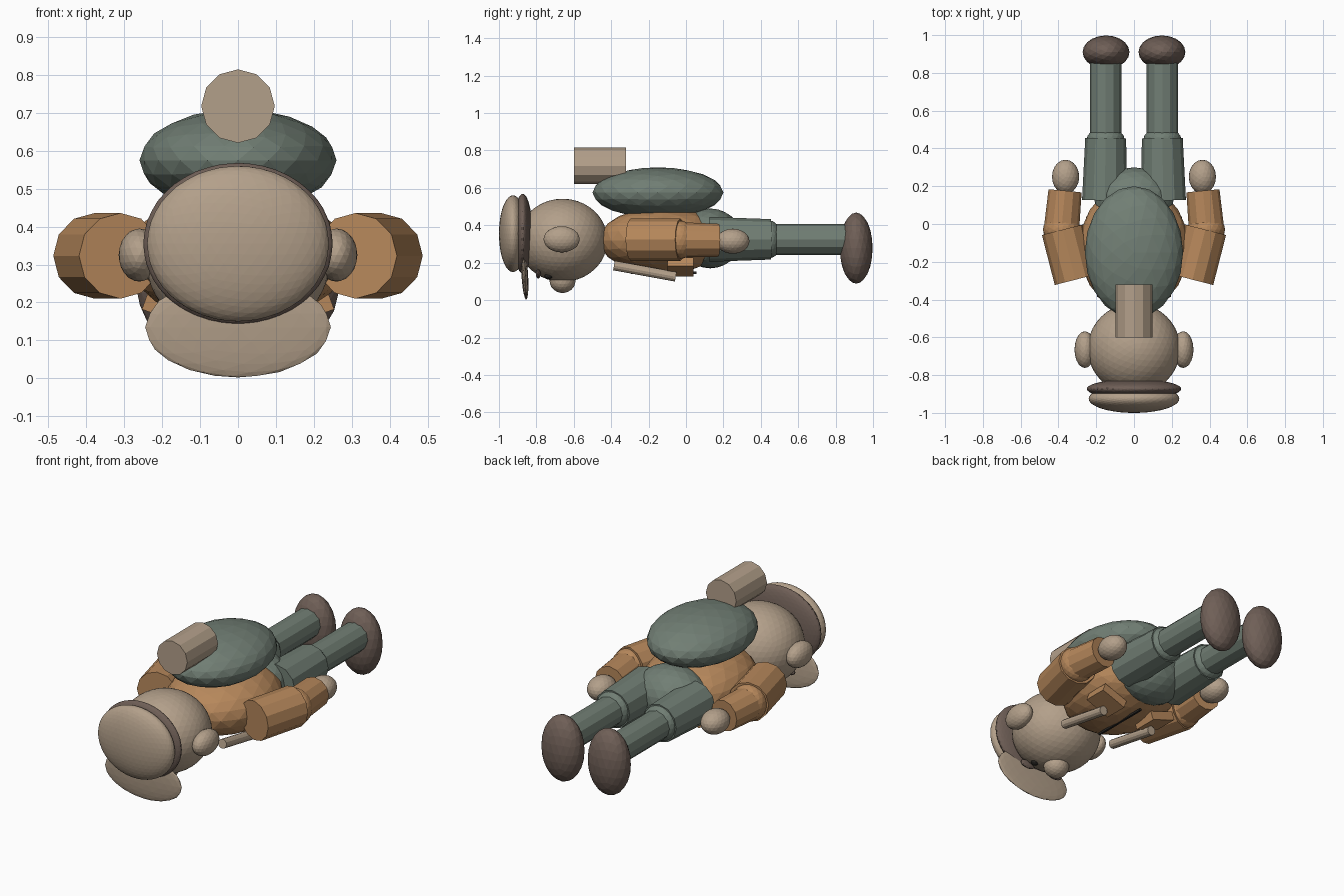
import bpy
from math import cos, sin, pi
from mathutils import Vector

if "Cube" in bpy.data.objects:
    bpy.data.objects.remove(bpy.data.objects["Cube"])


def material(name, rgb):
    m = bpy.data.materials.new(name)
    m.use_nodes = True
    m.diffuse_color = (*rgb, 1)
    m.node_tree.nodes["Principled BSDF"].inputs["Base Color"].default_value = (*rgb, 1)
    return m


BEIGE = material("warm_beige", (0.45, 0.35, 0.255))
ORANGE = material("tan_orange", (0.47, 0.245, 0.105))
GREEN = material("grey_green", (0.165, 0.21, 0.175))
BROWN = material("dark_brown", (0.16, 0.115, 0.095))
BLACK = material("near_black", (0.02, 0.018, 0.016))


def finish(name, mat):
    ob = bpy.context.object
    ob.name = name
    ob.data.materials.append(mat)
    return ob


def ball(name, mat, center, radii, detail=3, tilt=0):
    bpy.ops.mesh.primitive_ico_sphere_add(subdivisions=detail, radius=1, location=center)
    ob = finish(name, mat)
    ob.scale = radii
    ob.rotation_euler.x = tilt
    return ob


def rod(name, mat, start, end, r1, r2=None, sides=12):
    a, b = Vector(start), Vector(end)
    bpy.ops.mesh.primitive_cone_add(vertices=sides, radius1=r1, radius2=r2 or r1,
                                    depth=(b - a).length, location=(a + b) / 2)
    ob = finish(name, mat)
    ob.rotation_euler = (b - a).to_track_quat("Z", "X").to_euler()
    return ob


def box(name, mat, center, size, roll=0):
    bpy.ops.mesh.primitive_cube_add(size=1, location=center)
    ob = finish(name, mat)
    ob.scale = size
    ob.rotation_euler.y = roll
    return ob


# Head and cap
ball("head", BEIGE, (0, -0.66, 0.32), (0.245, 0.24, 0.222), 4)
ball("nose", BEIGE, (0, -0.66, 0.105), (0.07, 0.07, 0.067))
ball("cap_band", BROWN, (0, -0.873, 0.355), (0.25, 0.052, 0.213), 4)
ball("cap_crown", BEIGE, (0, -0.925, 0.355), (0.24, 0.075, 0.205), 4)
ball("cap_brim", BEIGE, (0, -0.862, 0.135), (0.245, 0.018, 0.133), 3, 0.06)

# Torso, hips and pack
ball("torso", ORANGE, (0, -0.125, 0.32), (0.29, 0.34, 0.178), 3)
ball("hips", GREEN, (0, 0.13, 0.33), (0.21, 0.17, 0.16), 3)
ball("backpack", GREEN, (0, -0.15, 0.575), (0.26, 0.35, 0.135), 3)
rod("bedroll", BEIGE, (0, -0.6, 0.718), (0, -0.32, 0.718), 0.097)
box("zipper", BLACK, (0, -0.12, 0.146), (0.012, 0.35, 0.012))

# Paired parts, built on both sides
for side, s in (("left", 1), ("right", -1)):
    # Face
    ball(side + "_ear", BEIGE, (s * 0.26, -0.665, 0.325), (0.055, 0.097, 0.07))
    ball(side + "_eye", BLACK, (s * 0.09, -0.735, 0.128), (0.022, 0.022, 0.016), 2)
    ball(side + "_eyebrow", BROWN, (s * 0.095, -0.79, 0.14), (0.05, 0.013, 0.025), 2)
    # Arm
    rod(side + "_upper_arm", ORANGE, (s * 0.31, -0.295, 0.323),
        (s * 0.378, -0.03, 0.323), 0.113)
    ball(side + "_elbow", ORANGE, (s * 0.382, -0.03, 0.323), (0.1, 0.08, 0.102))
    rod(side + "_forearm", ORANGE, (s * 0.385, -0.04, 0.323),
        (s * 0.365, 0.175, 0.32), 0.094, 0.088)
    ball(side + "_hand", BEIGE, (s * 0.362, 0.25, 0.315), (0.072, 0.09, 0.067))
    # Leg
    rod(side + "_thigh", GREEN, (s * 0.155, 0.125, 0.325),
        (s * 0.15, 0.455, 0.325), 0.12, 0.108)
    ball(side + "_knee", GREEN, (s * 0.15, 0.45, 0.325), (0.1, 0.06, 0.1))
    rod(side + "_shin", GREEN, (s * 0.15, 0.45, 0.325),
        (s * 0.15, 0.86, 0.325), 0.083)
    ball(side + "_boot", BROWN, (s * 0.148, 0.91, 0.278), (0.124, 0.088, 0.19))
    # Chest straps and pockets
    rod(side + "_strap", BEIGE, (s * 0.17, -0.385, 0.185),
        (s * 0.17, -0.055, 0.125), 0.026)
    box(side + "_pocket", ORANGE, (s * 0.17, -0.03, 0.178), (0.16, 0.14, 0.05), -s * 0.35)
